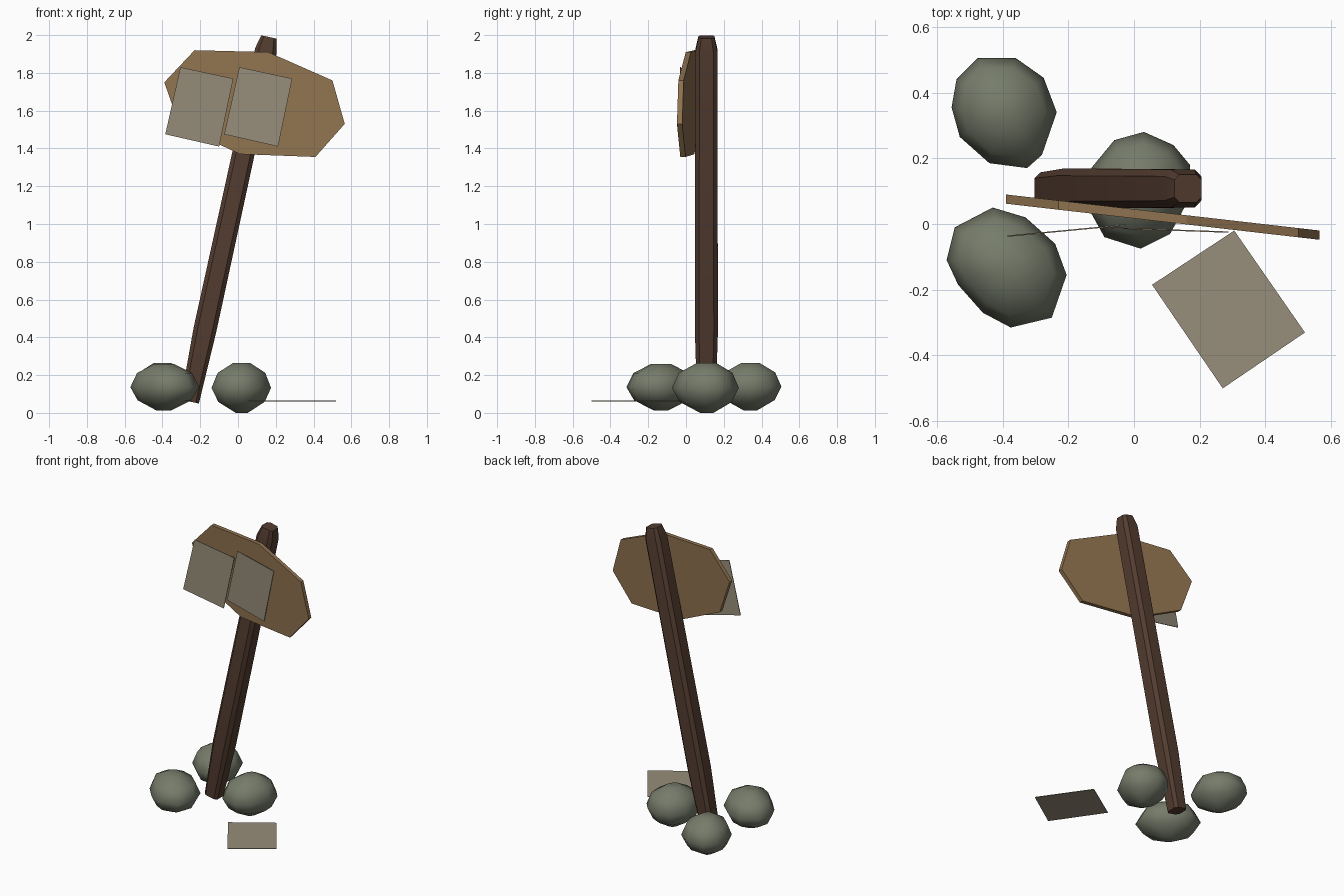
import bpy, bmesh, math
from mathutils import Vector

cube = bpy.data.objects.get("Cube")
if cube:
    bpy.data.objects.remove(cube, do_unlink=True)


def material(name, colour):
    mat = bpy.data.materials.new(name)
    mat.use_nodes = True
    mat.diffuse_color = (*colour, 1)
    mat.node_tree.nodes["Principled BSDF"].inputs["Base Color"].default_value = (*colour, 1)
    return mat


stone = material("grey green stone", (0.18, 0.2, 0.145))
dark_wood = material("dark wood", (0.085, 0.045, 0.029))
board_wood = material("tan wood", (0.28, 0.172, 0.08))
paper = material("aged paper", (0.31, 0.27, 0.195))


def loft(name, rings, mat, smooth_angle=None):
    """Join equal rings of points with quads and close both ends."""
    bm = bmesh.new()
    loops = [[bm.verts.new(p) for p in ring] for ring in rings]
    count = len(loops[0])
    for low, high in zip(loops, loops[1:]):
        for i in range(count):
            j = (i + 1) % count
            bm.faces.new((low[i], low[j], high[j], high[i]))
    bm.faces.new(loops[0])
    bm.faces.new(loops[-1])
    bmesh.ops.recalc_face_normals(bm, faces=bm.faces)
    mesh = bpy.data.meshes.new(name)
    bm.to_mesh(mesh)
    bm.free()
    obj = bpy.data.objects.new(name, mesh)
    mesh.materials.append(mat)
    bpy.context.collection.objects.link(obj)
    if smooth_angle:
        bpy.ops.object.select_all(action='DESELECT')
        obj.select_set(True)
        bpy.context.view_layer.objects.active = obj
        bpy.ops.object.shade_smooth_by_angle(angle=math.radians(smooth_angle))
    return obj


# Leaning post: a square section with chamfered corners, tapered at both ends
corners = [(1, -.64), (1, .64), (.64, 1), (-.64, 1), (-1, .64), (-1, -.64), (-.64, -1), (.64, -1)]
across = Vector((.977, 0, -.213))
depth = Vector((0, 1, 0))
rings = []
for x, z, half in ((-.255, .06, .049), (-.175, .44, .061), (.148, 1.92, .058), (.164, 1.99, .042)):
    centre = Vector((x, .108, z))
    rings.append([centre + across * (u * half) + depth * (v * half) for u, v in corners])
loft("post", rings, dark_wood, 30)

# Sign board: an irregular eight-sided plank, turned slightly
outline = [(-.39, 1.75), (-.23, 1.92), (.16, 1.91), (.5, 1.76),
           (.565, 1.53), (.41, 1.355), (.01, 1.37), (-.31, 1.52)]
loft("sign_board", [[(x, .017 - .115 * x + back, z) for x, z in outline] for back in (0, .028)],
     board_wood)


# Paper sheets
def sheet(name, points, normal):
    shift = Vector(normal) * .002
    loft(name, [[Vector(p) - shift for p in points], [Vector(p) + shift for p in points]], paper)


def pinned_sheet(name, left, y_left, y_slope):
    shape = [(.08, 1.83), (.36, 1.77), (.285, 1.41), (0, 1.475)]
    sheet(name, [(left + x, y_left + y_slope * x, z) for x, z in shape], (0, 1, 0))


pinned_sheet("right_notice", -.385, -.037, .095)
pinned_sheet("left_notice", -.073, -.012, -.035)
sheet("fallen_notice", [(.055, -.185, .063), (.305, -.02, .063), (.52, -.33, .063), (.27, -.5, .063)],
      (0, 0, 1))


# Rocks: plan outlines swelling and shrinking with height
def rock(name, plan, lift, height):
    cx = sum(p[0] for p in plan) / len(plan)
    cy = sum(p[1] for p in plan) / len(plan)
    levels = ((0, .2), (.22, .78), (.5, 1), (.8, .8), (1, .28))
    rings = [[(cx + (x - cx) * s, cy + (y - cy) * s, lift + height * h) for x, y in plan]
             for h, s in levels]
    loft(name, rings, stone, 70)


rock("front_rock", [(-.43, .05), (-.33, .02), (-.24, -.06), (-.205, -.155), (-.25, -.285),
                    (-.375, -.315), (-.46, -.27), (-.535, -.185), (-.57, -.11), (-.545, -.01)],
     .012, .248)
rock("back_rock", [(-.475, .505), (-.36, .505), (-.275, .445), (-.235, .34), (-.28, .21),
                   (-.325, .17), (-.44, .185), (-.53, .265), (-.555, .355), (-.54, .44)],
     .012, .253)
rock("middle_rock", [(.03, .28), (.12, .24), (.17, .18), (.175, .09), (.11, -.03),
                     (.02, -.075), (-.09, -.04), (-.14, .05), (-.13, .17), (-.06, .255)],
     0, .265)
